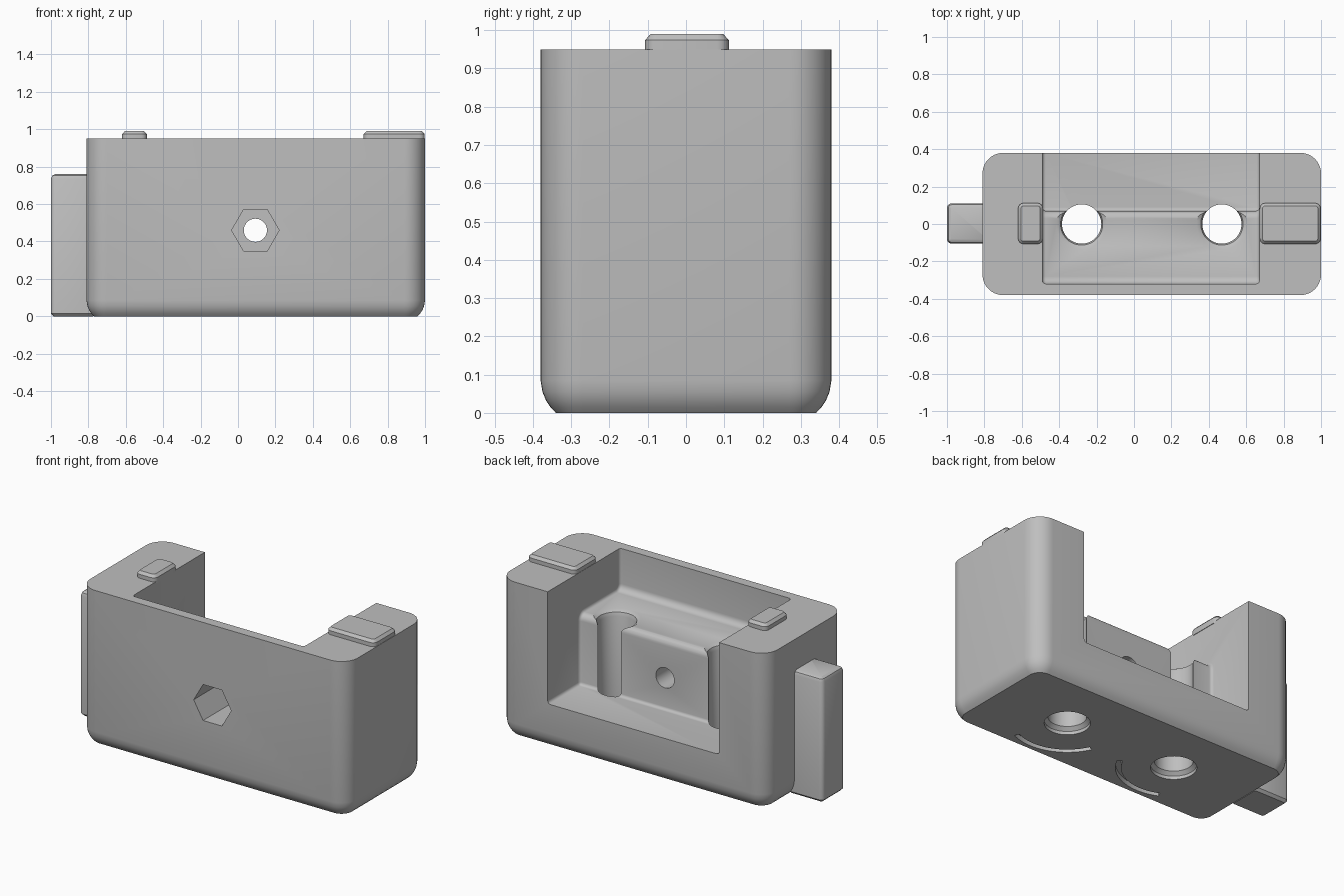
import bpy, bmesh, math
from mathutils import Vector, Matrix

scene = bpy.context.scene
if "Cube" in bpy.data.objects:
    bpy.data.objects.remove(bpy.data.objects["Cube"], do_unlink=True)

grey = bpy.data.materials.new("plain_grey")
grey.use_nodes = True
grey.diffuse_color = (0.52, 0.52, 0.52, 1)
grey.node_tree.nodes["Principled BSDF"].inputs["Base Color"].default_value = grey.diffuse_color


def activate(ob):
    bpy.ops.object.select_all(action='DESELECT')
    ob.select_set(True)
    bpy.context.view_layer.objects.active = ob


def loft(name, rings):
    """Closed solid through matching rings of points."""
    bm = bmesh.new()
    loops = [[bm.verts.new(p) for p in ring] for ring in rings]
    n = len(loops[0])
    for a, b in zip(loops, loops[1:]):
        for i in range(n):
            j = (i + 1) % n
            bm.faces.new((a[i], a[j], b[j], b[i]))
    bm.faces.new(loops[0][::-1])
    bm.faces.new(loops[-1])
    bmesh.ops.recalc_face_normals(bm, faces=bm.faces)
    mesh = bpy.data.meshes.new(name)
    bm.to_mesh(mesh)
    bm.free()
    ob = bpy.data.objects.new(name, mesh)
    scene.collection.objects.link(ob)
    mesh.materials.append(grey)
    return ob


def rounded_rect(x0, x1, y0, y1, r, z, inset=0, steps=8):
    pts = []
    corners = [(x1 - r, y1 - r), (x0 + r, y1 - r), (x0 + r, y0 + r), (x1 - r, y0 + r)]
    for k, (cx, cy) in enumerate(corners):
        for s in range(steps + 1):
            a = math.pi / 2 * (k + s / steps)
            pts.append((cx + (r - inset) * math.cos(a), cy + (r - inset) * math.sin(a), z))
    return pts


def rounded_block(name, x0, x1, y0, y1, r, profile, steps=8):
    return loft(name, [rounded_rect(x0, x1, y0, y1, r, z, i, steps) for i, z in profile])


def turned(name, origin, profile, sides=48, along_y=False):
    """Round or polygonal cutter from (radius, height) pairs."""
    rot = Matrix.Rotation(-math.pi / 2, 3, 'X') if along_y else Matrix.Identity(3)
    rings = []
    for r, h in profile:
        rings.append([Vector(origin) + rot @ Vector((r * math.cos(t), r * math.sin(t), h))
                      for t in (2 * math.pi * i / sides for i in range(sides))])
    return loft(name, rings)


def cut(target, cutter):
    mod = target.modifiers.new("cut", 'BOOLEAN')
    mod.operation, mod.solver, mod.object = 'DIFFERENCE', 'EXACT', cutter
    activate(target)
    bpy.ops.object.modifier_apply(modifier=mod.name)
    bpy.data.objects.remove(cutter, do_unlink=True)


def arc(cy, cz, r, start, end, steps=6):
    return [(cy + r * math.cos(math.radians(start + (end - start) * i / steps)),
             cz + r * math.sin(math.radians(start + (end - start) * i / steps)))
            for i in range(steps + 1)]


# Main housing with rounded corners and a part-rounded bottom edge
edge = [(0.04, 0), (0.026, 0.015), (0.014, 0.033), (0.005, 0.055), (0, 0.085), (0, 0.95)]
body = rounded_block("housing", -0.81, 1.0, -0.38, 0.38, 0.11, edge, 10)

# Stepped pocket, open to the top and the back
ledge, floor, f = 0.695, 0.265, 0.04
side = [(-0.32, 1.2)] + arc(-0.32 + f, ledge + f, f, 180, 270)
side += arc(0.07 - f, ledge - f, f, 90, 0) + [(0.07, floor), (0.6, floor), (0.6, 1.2)]
pocket = loft("pocket_cutter", [[(x, y, z) for y, z in side] for x in (-0.49, 0.67)])
bevel = pocket.modifiers.new("round", 'BEVEL')
bevel.width, bevel.segments = 0.018, 3
bevel.limit_method, bevel.angle_limit = 'ANGLE', math.radians(60)
activate(pocket)
bpy.ops.object.modifier_apply(modifier=bevel.name)
cut(body, pocket)

# Two vertical bores, flared at both ends, each with a curved groove beneath
for x, start in ((-0.28, -115), (0.47, -155)):
    cut(body, turned("bore_cutter", (x, 0, 0),
                     [(0.125, -0.05), (0.125, 0.02), (0.105, 0.04), (0.105, ledge - 0.035),
                      (0.113, ledge - 0.013), (0.14, ledge + 0.003), (0.14, ledge + 0.02)]))
    rings = []
    for i in range(25):
        a = math.radians(start + 90 * i / 24)
        rings.append([(x + r * math.cos(a), r * math.sin(a), z)
                      for r, z in ((0.285, -0.03), (0.315, -0.03), (0.315, 0.03), (0.285, 0.03))])
    cut(body, loft("groove_cutter", rings))

# Hexagonal recess in the front with a round hole through to the pocket
cut(body, turned("hex_cutter", (0.093, -0.38, 0.46), [(0.127, -0.1), (0.127, 0.25)], 6, True))
cut(body, turned("bolt_hole_cutter", (0.093, -0.38, 0.46), [(0.062, 0.1), (0.062, 0.6)], 32, True))

# Side rail
rail = rounded_block("side_rail", -1.0, -0.76, -0.105, 0.11, 0.025,
                     [(0.015, 0), (0, 0.015), (0, 0.735), (0.007, 0.752), (0.022, 0.76)], 4)

# Raised pads on the top rims
pads = []
for name, x0, x1 in (("small_pad", -0.62, -0.487), ("large_pad", 0.672, 0.998)):
    pads.append(rounded_block(name, x0, x1, -0.107, 0.112, 0.03,
                              [(0, 0.94), (0, 0.974), (0.015, 0.99)], 4))

for ob in [body, rail] + pads:
    activate(ob)
    bpy.ops.object.shade_smooth_by_angle(angle=math.radians(32))
